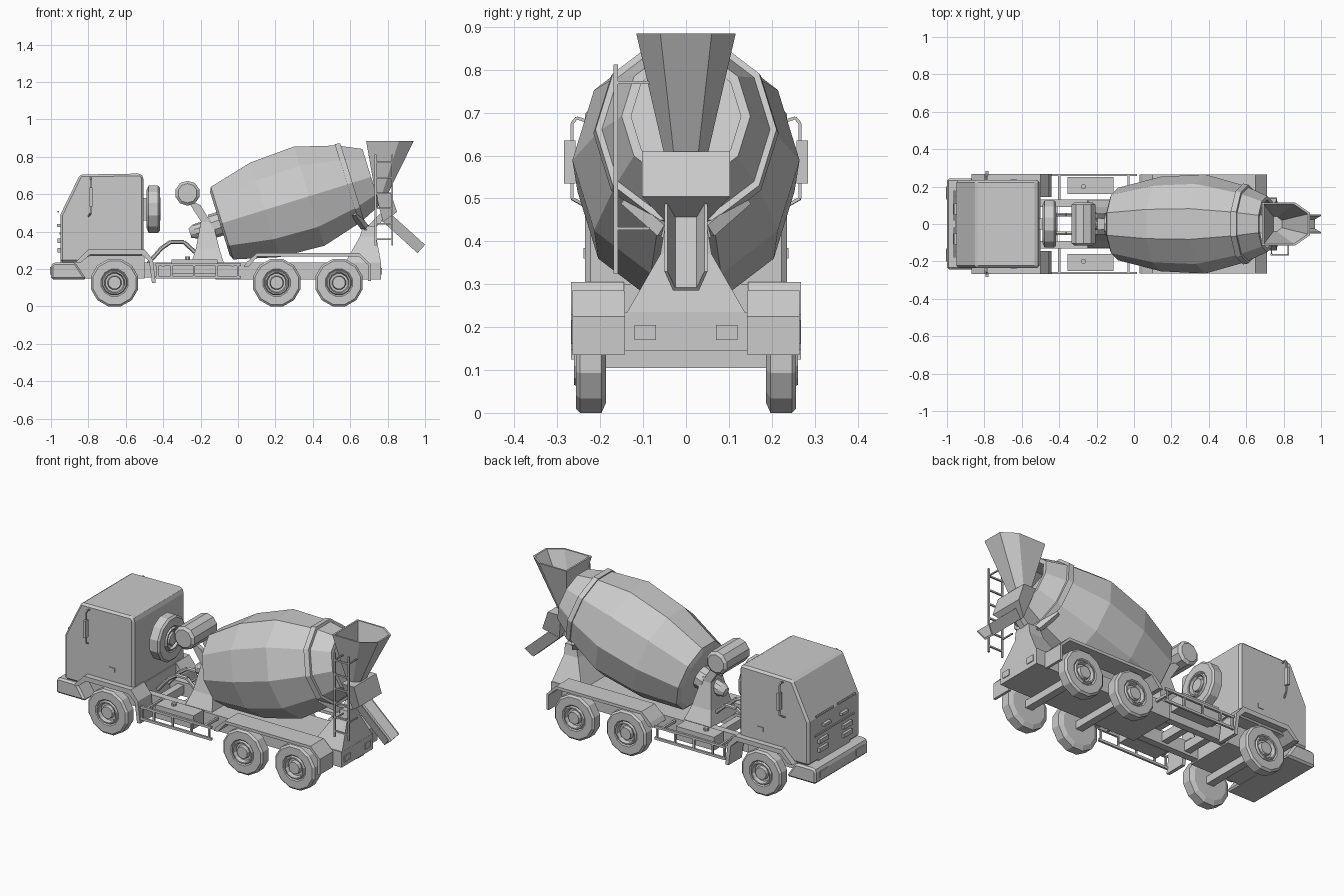
import bpy, bmesh, math
from mathutils import Vector as V


def loft(name, loops, bevel=0):
    """Skin equal-length loops and cap both ends."""
    bm = bmesh.new()
    rings = [[bm.verts.new(p) for p in lp] for lp in loops]
    n = len(rings[0])
    for a, b in zip(rings, rings[1:]):
        for i in range(n):
            bm.faces.new((a[i], a[(i + 1) % n], b[(i + 1) % n], b[i]))
    bm.faces.new(rings[0])
    bm.faces.new(rings[-1])
    bmesh.ops.recalc_face_normals(bm, faces=bm.faces)
    me = bpy.data.meshes.new(name)
    bm.to_mesh(me)
    bm.free()
    ob = bpy.data.objects.new(name, me)
    bpy.context.collection.objects.link(ob)
    if bevel:
        m = ob.modifiers.new("bevel", "BEVEL")
        m.width, m.segments, m.limit_method = bevel, 1, 'ANGLE'
    return ob


def rect(x0, x1, y0, y1, z):
    return [(x0, y0, z), (x1, y0, z), (x1, y1, z), (x0, y1, z)]


def box(name, x0, x1, y0, y1, z0, z1, bevel=0):
    return loft(name, [rect(x0, x1, y0, y1, z0), rect(x0, x1, y0, y1, z1)], bevel)


def prism(name, pts, y0, y1, bevel=0):
    return loft(name, [[(x, y, z) for x, z in pts] for y in (y0, y1)], bevel)


def lathe(name, o, d, profile, n=12, phase=0.5, zs=1.0):
    """Rings of (distance along d, radius) around an axis."""
    o, d = V(o), V(d).normalized()
    up = V((0, 0, 1)) if abs(d.z) < 0.9 else V((1, 0, 0))
    v = (up - d * up.dot(d)).normalized()
    u = v.cross(d)
    ang = [2 * math.pi * (i + phase) / n for i in range(n)]
    return loft(name, [[o + d * t + u * (r * math.cos(a)) + v * (r * zs * math.sin(a))
                        for a in ang] for t, r in profile])


def bar(name, p, q, r=0.006, n=4):
    d = V(q) - V(p)
    return lathe(name, p, d, [(0, r), (d.length, r)], n)


def path(name, pts, r=0.006, n=4):
    for a, b in zip(pts, pts[1:]):
        bar(name, a, b, r, n)


# Wheels and axles
TYRE = [(-.071, .06), (-.071, .105), (-.06, .131), (-.01, .131), (0, .12), (0, .075),
        (-.006, .068), (.004, .063), (.004, .056), (-.018, .05), (-.018, .038), (.002, .034)]
for x in (-.66, .207, .54):
    for s in (1, -1):
        lathe("wheel", (x, .257 * s, .1265), (0, s, 0), TYRE)
    box("axle", x - .022, x + .022, -.19, .19, .105, .148)
lathe("spare_wheel", (-.418, 0, .52), (1, 0, 0), TYRE)
box("spare_wheel_mount", -.505, -.43, -.03, .03, .46, .58)

# Chassis
box("rear_chassis", -.12, .765, -.143, .143, .145, .235)
for s in (1, -1):
    box("front_rail", -.52, -.1, s * .09, s * .13, .155, .235)
    box("tail_light", .763, .77, s * .07, s * .12, .17, .205)
for x in (-.45, -.3):
    box("cross_member", x, x + .04, -.1, .1, .17, .22)

# Cab
cab = [(-.95, .235), (-.95, .49), (-.845, .705), (-.52, .71), (-.505, .69), (-.505, .27), (-.8, .27), (-.85, .235)]
prism("cab", cab, -.235, .235, .012)
box("cab_floor", -.95, -.5, -.145, .145, .148, .3)
prism("front_bumper", [(-1, .145), (-1, .22), (-.985, .235), (-.87, .235), (-.81, .145)], -.242, .242, .02)
for s in (1, -1):
    box("headlight", -1.004, -.99, s * .13, s * .2, .17, .21)
    for z in (.30, .35):
        box("front_lamp", -.965, -.945, s * .07, s * .15, z - .012, z + .012)
    box("front_step_handle", -.968, -.945, s * .05, s * .11, .425, .44)
    bar("windscreen_wiper", (-.96, s * .02, .505), (-.96, s * .18, .505))
    box("door_handle", -.66, -.625, s * .232, s * .239, .36, .385)
    # Mirrors
    box("mirror", -.795, -.778, s * .258, s * .284, .535, .635)
    path("mirror_arm", [(-.787, s * .23, .68), (-.787, s * .255, .688), (-.787, s * .266, .675),
                        (-.787, s * .266, .5), (-.8, s * .23, .48)], .005)
box("grille_line", -.955, -.945, -.18, .18, .385, .395)

# Mudguards
FRONT = [(-.87, .235), (-.80, .305), (-.50, .305), (-.455, .25), (-.44, .125),
         (-.46, .125), (-.475, .24), (-.515, .278), (-.79, .278), (-.84, .235)]
REAR = [(.03, .21), (.045, .235), (.10, .285), (.65, .285), (.71, .225), (.71, .135),
        (.695, .135), (.695, .222), (.645, .268), (.105, .268), (.055, .21)]
for s in (1, -1):
    prism("front_mudguard", FRONT, s * .145, s * .268)
    prism("rear_mudguard", REAR, s * .143, s * .265)

# Side guards and side tanks
for s in (1, -1):
    y = s * .262
    for z in (.155, .222):
        box("guard_rail", -.44, .015, y - .006, y + .006, z - .007, z + .007)
    for x in (-.43, -.355, -.235, -.115, .0):
        box("guard_post", x - .005, x + .005, y - .005, y + .005, .155, .222)
    for x in (-.4, -.03):
        box("guard_bracket", x - .006, x + .006, s * .11, y, .212, .226)
    box("side_tank", -.355, -.11, s * .16, s * .25, .175, .252)
    lathe("tank_cap", (-.27, s * .2, .25), (0, 0, 1), [(0, .014), (.016, .014)], 8)
    path("pipe", [(-.48, s * .05, .23), (-.41, s * .05, .31), (-.36, s * .05, .345),
                  (-.29, s * .05, .345), (-.23, s * .05, .29)], .011, 6)

# Mixing drum, open at the rear
O, D = V((-.085, 0, .445)), V((.955, 0, .296))
lathe("drum", O, D, [(-.012, .17), (0, .194), (.24, .253), (.487, .265), (.71, .205), (.834, .15),
                     (.834, .128), (.72, .165), (.45, .2)], 10, 0, 1.1)
lathe("drum_track", O, D, [(.70, .18), (.70, .216), (.73, .211), (.73, .18)], 10, 0, 1.1)
lathe("drum_drive", O, D, [(-.18, .026), (-.15, .04), (-.06, .04), (-.06, .065), (0, .065)], 10)

# Front drum pedestal and water tank
loft("front_pedestal", [rect(-.25, -.075, -.13, .13, .23), rect(-.225, -.10, -.09, .09, .31),
                        rect(-.195, -.14, -.05, .05, .47)])
for s in (1, -1):
    prism("tank_arm", [(-.195, .45), (-.145, .45), (-.2, .54), (-.24, .56), (-.26, .55)],
          s * .03, s * .055)
lathe("water_tank", (-.27, -.115, .605), (0, 1, 0),
      [(0, .052), (.012, .067), (.218, .067), (.23, .052)], 10)

# Rear pedestal and drum cradle
loft("rear_pedestal", [rect(.57, .765, -.14, .14, .23), rect(.65, .74, -.06, .06, .37),
                       rect(.67, .74, -.05, .05, .43)])
for s in (1, -1):
    path("drum_cradle", [(.62, s * .135, .50), (.675, s * .05, .425), (.69, 0, .41)], .022)
bar("chute_bracket", (.71, 0, .42), (.79, 0, .5), .025)

# Hopper
def hopper_loop(x0, xm, x1, w0, w1, z):
    return [(x0, -w0, z), (xm, -w0, z), (x1, -w1, z), (x1, w1, z), (xm, w0, z), (x0, w0, z)]


loft("hopper", [hopper_loop(.735, .77, .80, .05, .028, .6), hopper_loop(.685, .86, .94, .116, .06, .885),
                hopper_loop(.695, .855, .93, .106, .054, .885), hopper_loop(.745, .765, .79, .04, .02, .62)])

# Collector below the hopper
prof = [(.735, .61), (.815, .61), (.85, .505), (.775, .45)]
loft("collector", [[(x, s * w * (1 if z > .5 else .5), z) for x, z in prof]
                   for s, w in ((-1, .103), (1, .103))])

# Discharge chute
sec = [(-.05, .06), (-.03, 0), (.03, 0), (.05, .06), (.043, .06), (.025, .01), (-.025, .01), (-.043, .06)]
loft("chute", [[(x + .67 * h, y, z + .742 * h) for y, h in sec] for x, z in ((.767, .459), (.96, .285))])

# Ladder
for x in (.735, .825):
    box("ladder_rail", x - .005, x + .005, -.169, -.159, .325, .812)
    for z in (.43, .77):
        bar("ladder_bracket", (x, -.164, z), (x, -.085, z), .005)
for i in range(6):
    z = .36 + i * .082
    bar("ladder_rung", (.735, -.164, z), (.825, -.164, z), .006)
